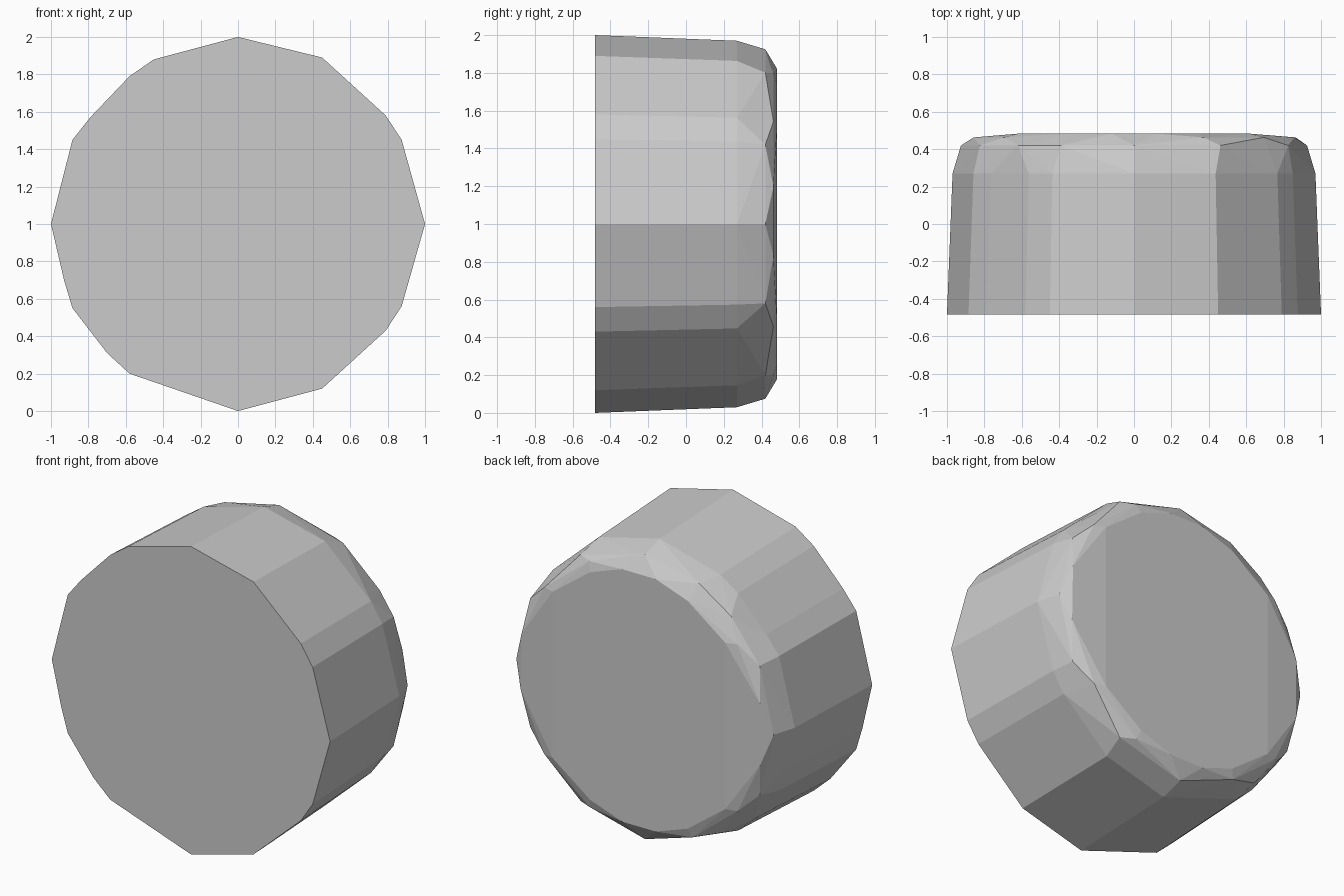
import bpy
import bmesh
from math import radians, sin, cos

if "Cube" in bpy.data.objects:
    bpy.data.objects.remove(bpy.data.objects["Cube"])

# Uneven low-poly outline of the drum (x, z measured from the axis)
outline = [(0, 1), (.45, .89), (.79, .58), (.875, .45), (1, 0), (.875, -.44),
           (.79, -.57), (.45, -.88), (0, -1), (-.58, -.8), (-.7, -.69),
           (-.885, -.45), (-.93, -.3), (-1, 0), (-.885, .45), (-.79, .57),
           (-.58, .79), (-.45, .88)]

bm = bmesh.new()


def ring(points, y, scale=1.0):
    for x, z in points:
        bm.verts.new((x * scale, y, 1 + z * scale))


def polar(radius, angles):
    return [(radius * cos(radians(a)), radius * sin(radians(a))) for a in angles]


# Tapered wall
ring(outline, -.483)
ring(outline, .27, .97)

# Rounded back rim, in three steps
ring(polar(.925, [0, 27, 60, 90, 115, 132, 153, 180, 207, 232, 270, 300, 333]), .42)
ring(polar(.88, [-11, 13, 38, 65, 142, 167, 193, 218, 245, 295, 322]), .463)

# Flat back face, cut off at both sides
back = [(.62, .54), (.62, -.54), (.35, .74), (.35, -.74), (.12, .82), (.12, -.82)]
ring(back + [(-x, z) for x, z in back], .483)

res = bmesh.ops.convex_hull(bm, input=bm.verts)
loose = [v for v in bm.verts if not v.link_faces]
bmesh.ops.delete(bm, geom=loose, context='VERTS')
bmesh.ops.dissolve_limit(bm, angle_limit=radians(.5), verts=bm.verts, edges=bm.edges)
bmesh.ops.recalc_face_normals(bm, faces=bm.faces)

mesh = bpy.data.meshes.new("rounded_drum")
bm.to_mesh(mesh)
bm.free()
drum = bpy.data.objects.new("rounded_drum", mesh)
bpy.context.collection.objects.link(drum)
